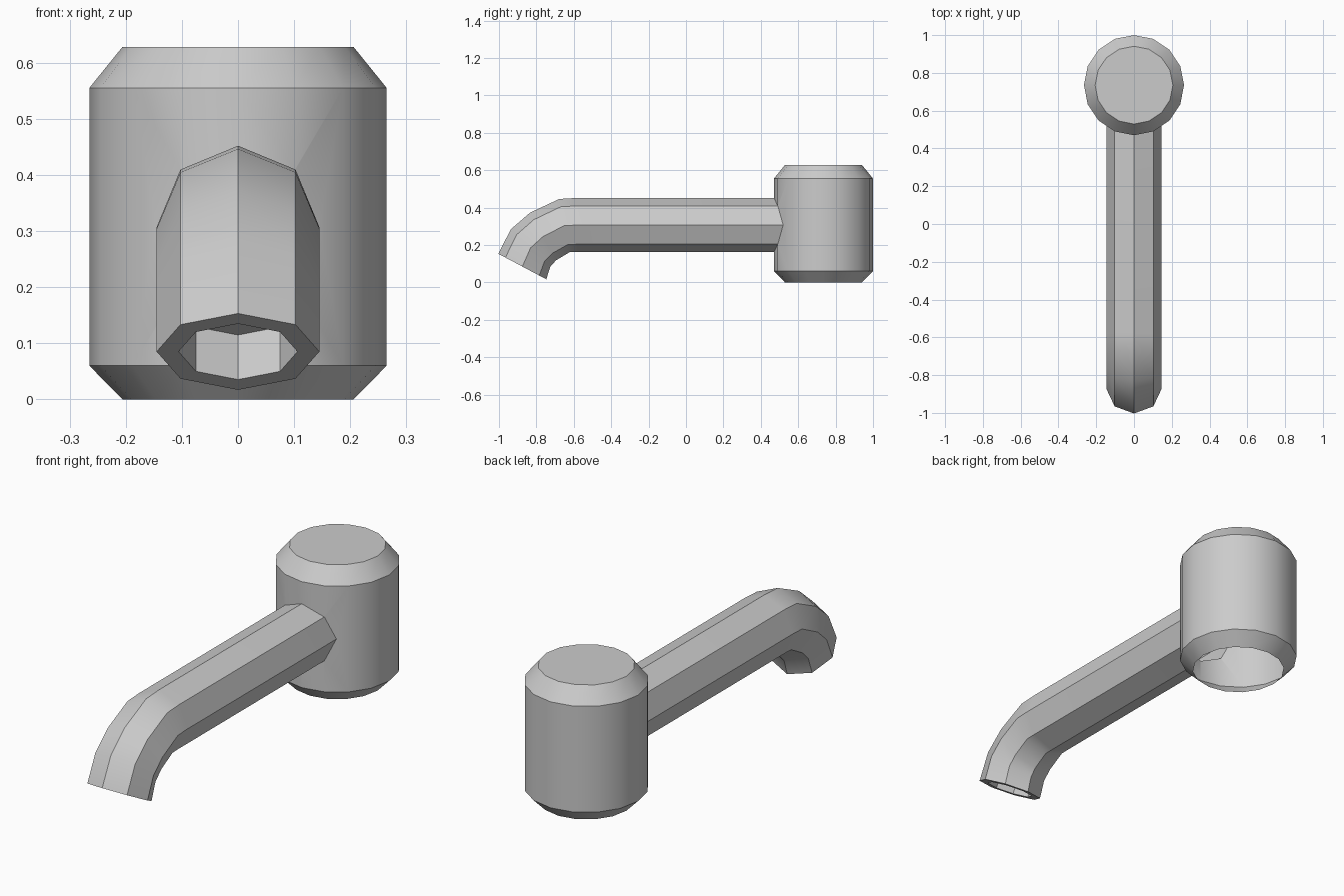
import bpy, bmesh
from math import sin, cos, pi, radians
from mathutils import Vector

if "Cube" in bpy.data.objects:
    bpy.data.objects.remove(bpy.data.objects["Cube"])


def loft(name, rings):
    """Closed skin through a list of equal-sided rings."""
    bm = bmesh.new()
    loops = [[bm.verts.new(p) for p in ring] for ring in rings]
    for a, b in zip(loops, loops[1:]):
        for i in range(len(a)):
            j = (i + 1) % len(a)
            bm.faces.new((a[i], a[j], b[j], b[i]))
    bm.faces.new(loops[0])
    bm.faces.new(loops[-1])
    bmesh.ops.recalc_face_normals(bm, faces=bm.faces[:])
    me = bpy.data.meshes.new(name)
    bm.to_mesh(me)
    bm.free()
    ob = bpy.data.objects.new(name, me)
    bpy.context.collection.objects.link(ob)
    return ob


def body_ring(r, z, n=16):
    return [(r * cos(2 * pi * i / n), 0.735 + r * sin(2 * pi * i / n), z) for i in range(n)]


def pipe_ring(y, z, tilt, r=0.145, depth=0.0):
    t = radians(tilt)
    up, out = Vector((0, -sin(t), cos(t))), Vector((0, -cos(t), -sin(t)))
    c = Vector((0, y, z)) - out * depth
    return [c + Vector((r * sin(k * pi / 4), 0, 0)) + up * (r * cos(k * pi / 4)) for k in range(8)]


# Chamfered round body
body = loft("faucet_body", [body_ring(0.206, 0), body_ring(0.265, 0.06),
                            body_ring(0.265, 0.555), body_ring(0.206, 0.628)])

# Octagonal spout with bent end and shallow recessed outlet
end = (-0.875, 0.085, 62)
spout = loft("spout", [pipe_ring(0.62, 0.307, 0), pipe_ring(-0.58, 0.307, 0),
                       pipe_ring(-0.65, 0.304, 11), pipe_ring(-0.764, 0.246, 29),
                       pipe_ring(-0.831, 0.185, 47), pipe_ring(*end),
                       pipe_ring(*end, r=0.106), pipe_ring(*end, r=0.106, depth=0.09)])

# Join the spout into the body wall
mod = body.modifiers.new("join", "BOOLEAN")
mod.operation = "UNION"
mod.solver = "EXACT"
mod.object = spout
bpy.context.view_layer.objects.active = body
body.select_set(True)
bpy.ops.object.modifier_apply(modifier=mod.name)
bpy.data.objects.remove(spout)
body.name = "faucet_body_with_spout"

# Open underside of the hollow body
bm = bmesh.new()
bm.from_mesh(body.data)
bottom = [f for f in bm.faces if all(abs(v.co.z) < 1e-4 for v in f.verts)]
bmesh.ops.delete(bm, geom=bottom, context="FACES")
bm.to_mesh(body.data)
bm.free()
bpy.ops.object.shade_smooth_by_angle(angle=radians(30))
